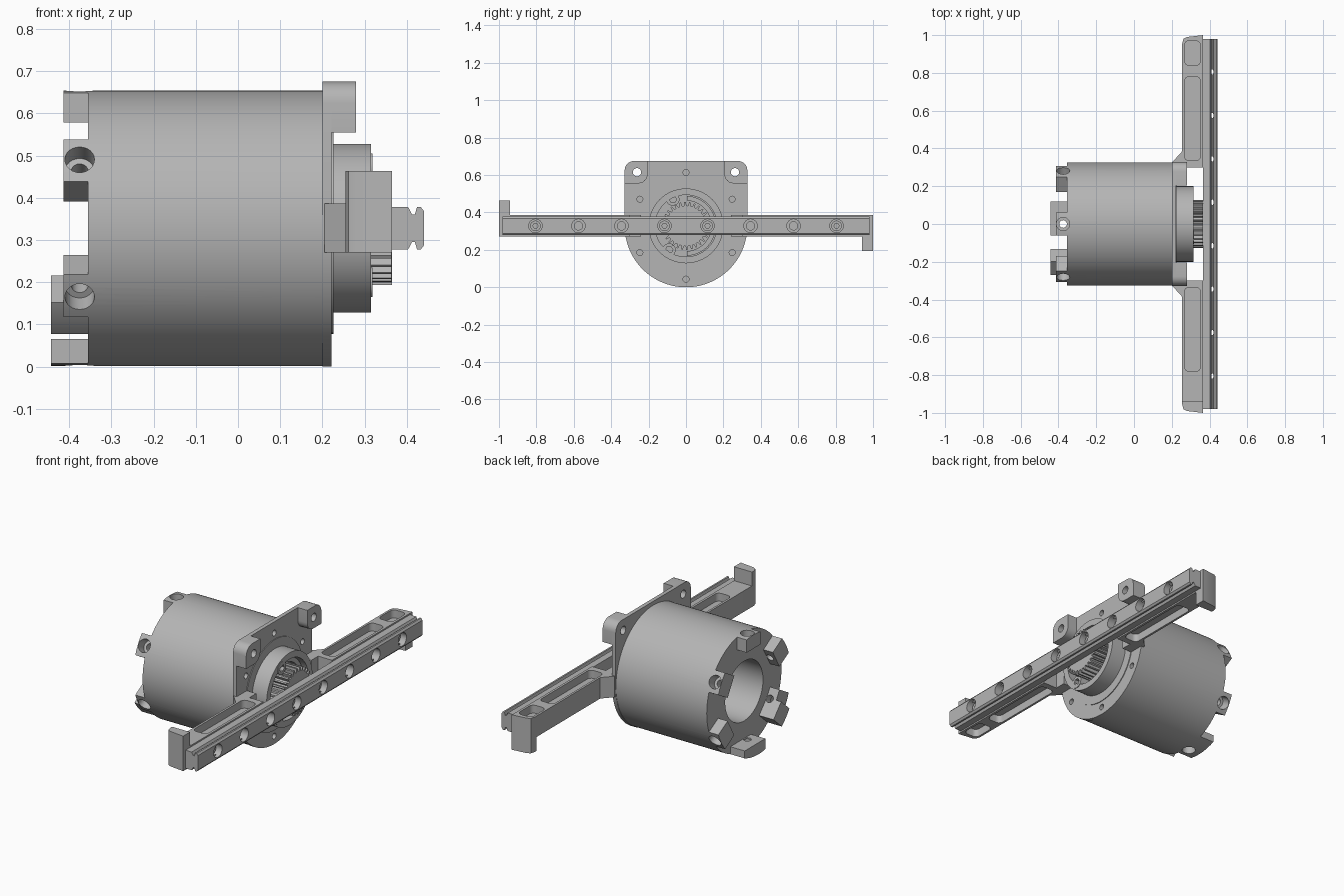
import bpy, bmesh
from math import pi, sin, cos, sqrt, radians
from mathutils import Matrix

if "Cube" in bpy.data.objects:
    bpy.data.objects.remove(bpy.data.objects["Cube"])

ZC = 0.328      # height of the drum axis
R = 0.326       # drum radius

grey = bpy.data.materials.new("satin grey")
grey.use_nodes = True
grey.diffuse_color = (0.46, 0.46, 0.46, 1)
grey.node_tree.nodes["Principled BSDF"].inputs["Base Color"].default_value = (0.46, 0.46, 0.46, 1)
parts = []


def extrude(name, pts, axis, a, b):
    """Extrude a flat outline along one axis from a to b."""
    place = {"X": lambda u, v, t: (t, u, v),
             "Y": lambda u, v, t: (u, t, v),
             "Z": lambda u, v, t: (u, v, t)}[axis]
    bm = bmesh.new()
    lower = [bm.verts.new(place(u, v, a)) for u, v in pts]
    upper = [bm.verts.new(place(u, v, b)) for u, v in pts]
    bm.faces.new(lower)
    bm.faces.new(upper)
    n = len(pts)
    for i in range(n):
        j = (i + 1) % n
        bm.faces.new((lower[i], lower[j], upper[j], upper[i]))
    bmesh.ops.recalc_face_normals(bm, faces=bm.faces)
    mesh = bpy.data.meshes.new(name)
    bm.to_mesh(mesh)
    bm.free()
    mesh.materials.append(grey)
    ob = bpy.data.objects.new(name, mesh)
    bpy.context.collection.objects.link(ob)
    parts.append(ob)
    return ob


def arc(u, v, r, start, end, n):
    angles = [radians(start + (end - start) * i / n) for i in range(n + 1)]
    return [(u + r * cos(t), v + r * sin(t)) for t in angles]


def circle(u, v, r, n=32):
    return arc(u, v, r, 0, 360, n)[:-1]


def round_rect(u0, v0, u1, v1, radii):
    """Corner radii run lower left, lower right, upper right, upper left."""
    pts = []
    corners = [(u0, v0, 1, 1), (u1, v0, -1, 1), (u1, v1, -1, -1), (u0, v1, 1, -1)]
    for k, ((u, v, su, sv), r) in enumerate(zip(corners, radii)):
        if r:
            pts += arc(u + su * r, v + sv * r, r, 180 + 90 * k, 270 + 90 * k, 6)
        else:
            pts.append((u, v))
    return pts


def disc(name, r, a, b, y=0, z=ZC, n=96):
    return extrude(name, circle(y, z, r, n), "X", a, b)


def turn(ob, degrees):
    """Move a part built around the origin to an angle about the drum axis."""
    ob.data.transform(Matrix.Translation((0, 0, ZC)) @ Matrix.Rotation(radians(degrees), 4, "X"))
    return ob


def cut(targets, cutter):
    for ob in targets:
        mod = ob.modifiers.new("cut", "BOOLEAN")
        mod.operation = "DIFFERENCE"
        mod.solver = "EXACT"
        mod.object = cutter
        bpy.context.view_layer.objects.active = ob
        bpy.ops.object.modifier_apply(modifier=mod.name)
    parts.remove(cutter)
    bpy.data.objects.remove(cutter)


# Drum with its open bore
drum = disc("drum", R, -0.355, 0.2, n=128)
cut([drum], disc("bore_cutter", 0.165, -0.5, 0.12))


# Lugs around the rear of the drum
def lug(name, degrees, lo, hi, inner, front, outer=R):
    us = [hi + (lo - hi) * i / 8 for i in range(9)]
    pts = [(lo, inner), (hi, inner)] + [(u, sqrt(outer ** 2 - u ** 2)) for u in us]
    return turn(extrude(name, pts, "X", front, -0.355), degrees)


lugs = [lug("rear_lug", d, -0.058, 0.058, 0.228, -0.413) for d in (60, 120, 240, 300)]
lugs += [lug("top_lug", 0, -0.06, 0.06, 0.25, -0.413),
         lug("bottom_long_lug", 180, -0.12, 0.06, 0.262, -0.443),
         lug("side_long_lug", 132, -0.05, 0.05, 0.222, -0.443, 0.322)]
for k in range(6):
    for r, depth in ((0.035, 0.27), (0.02, 0.2)):
        cutter = extrude("hole_cutter", circle(-0.375, 0, r, 24), "Z", depth, 0.4)
        turn(cutter, 60 * k)
        near = [lugs[-1]] if k == 2 else []
        names = {0: 4, 1: 0, 2: 1, 3: 5, 4: 2, 5: 3}
        cut([drum, lugs[names[k]]] + near, cutter)

# Front flange: round below, square above
outline = arc(0, ZC, ZC, 180, 360, 64)
outline += arc(0.278, 0.625, 0.05, 0, 90, 6) + arc(-0.278, 0.625, 0.05, 90, 180, 6)
flange = extrude("flange", outline, "X", 0.2, 0.222)
for k in range(6):
    t = radians(30 + 60 * k)
    cut([flange], disc("hole_cutter", 0.016, 0.19, 0.23, 0.285 * cos(t), ZC + 0.285 * sin(t), 20))

# Mounting ears on the upper corners
for side in (-1, 1):
    pts = round_rect(0.205, 0.555, 0.328, 0.675, (0.05, 0, 0.05, 0))
    ear = extrude("mounting_ear", [(side * u, v) for u, v in pts], "X", 0.222, 0.28)
    cut([ear, flange], disc("hole_cutter", 0.022, 0.1, 0.3, side * 0.262, 0.615, 24))

# Output boss with a recessed face
disc("collar", 0.25, 0.222, 0.226)
boss = disc("output_boss", 0.2, 0.222, 0.315)
cut([boss], disc("recess_cutter", 0.165, 0.255, 0.4))
for start, end in ((8, 88), (-88, -8)):
    pts = arc(0, ZC, 0.16, start, end, 20) + arc(0, ZC, 0.135, end, start, 20)
    extrude("boss_arc_plate", pts, "X", 0.255, 0.285)
for y, z in ((-0.07, 0.47), (-0.09, 0.2)):
    screw = disc("boss_screw", 0.035, 0.25, 0.318, y, z, 24)
    cut([screw], disc("socket_cutter", 0.02, 0.29, 0.4, y, z, 6))

# Toothed output gear
teeth = 30
pts = []
for k in range(teeth):
    for r, step in ((0.108, 0), (0.108, 0.4), (0.128, 0.55), (0.128, 0.85)):
        t = 2 * pi * (k + step) / teeth
        pts.append((r * cos(t), ZC + r * sin(t)))
extrude("output_gear", pts, "X", 0.24, 0.364)

# Rail carriers: the second arm is the first one turned half way round the axis
for degrees in (0, 180):
    side = [(0.205, 0.24), (0.205, 0.33), (0.255, 0.385), (0.255, 0.955), (0.262, 0.98),
            (0.28, 0.99), (0.365, 1.0), (0.365, 0.3), (0.28, 0.3), (0.28, 0.24)]
    arm = extrude("carrier_arm", side, "Z", -0.058, 0.058)
    for face in (-1, 1):
        spans = [(0.335, 0.78)] + ([(0.84, 0.97)] if face > 0 else [])
        for y0, y1 in spans:
            pocket = round_rect(0.267, y0, 0.352, y1, [0.025] * 4)
            cut([arm], extrude("pocket_cutter", pocket, "Z", *sorted((face * 0.014, face * 0.1))))
    turn(arm, degrees)
    tip = [(0.255, 0.94), (0.255, 0.955), (0.262, 0.98), (0.28, 0.99), (0.365, 1.0), (0.365, 0.94)]
    turn(extrude("carrier_end_tab", tip, "Z", -0.135, -0.058), degrees)

# Grooved rail
half = [(0.365, 0.05), (0.403, 0.05), (0.412, 0.033), (0.419, 0.033),
        (0.424, 0.05), (0.433, 0.05), (0.441, 0.04)]
profile = [(x, ZC + h) for x, h in half] + [(x, ZC - h) for x, h in reversed(half)]
rail = extrude("rail", profile, "Y", -0.98, 0.98)
for k in range(8):
    y = -0.805 + 0.23 * k
    for r, depth in ((0.036, 0.395), (0.022, 0.36)):
        cut([rail], disc("hole_cutter", r, depth, 0.5, y, ZC, 24))
for y in (-0.805, -0.115, 0.115, 0.805):
    screw = disc("rail_screw", 0.028, 0.366, 0.41, y, ZC, 24)
    cut([screw], disc("socket_cutter", 0.014, 0.395, 0.5, y, ZC, 6))

# Smooth the round surfaces and keep the edges sharp
bpy.ops.object.select_all(action="DESELECT")
for ob in parts:
    ob.select_set(True)
bpy.context.view_layer.objects.active = parts[0]
bpy.ops.object.shade_smooth_by_angle(angle=radians(30))
